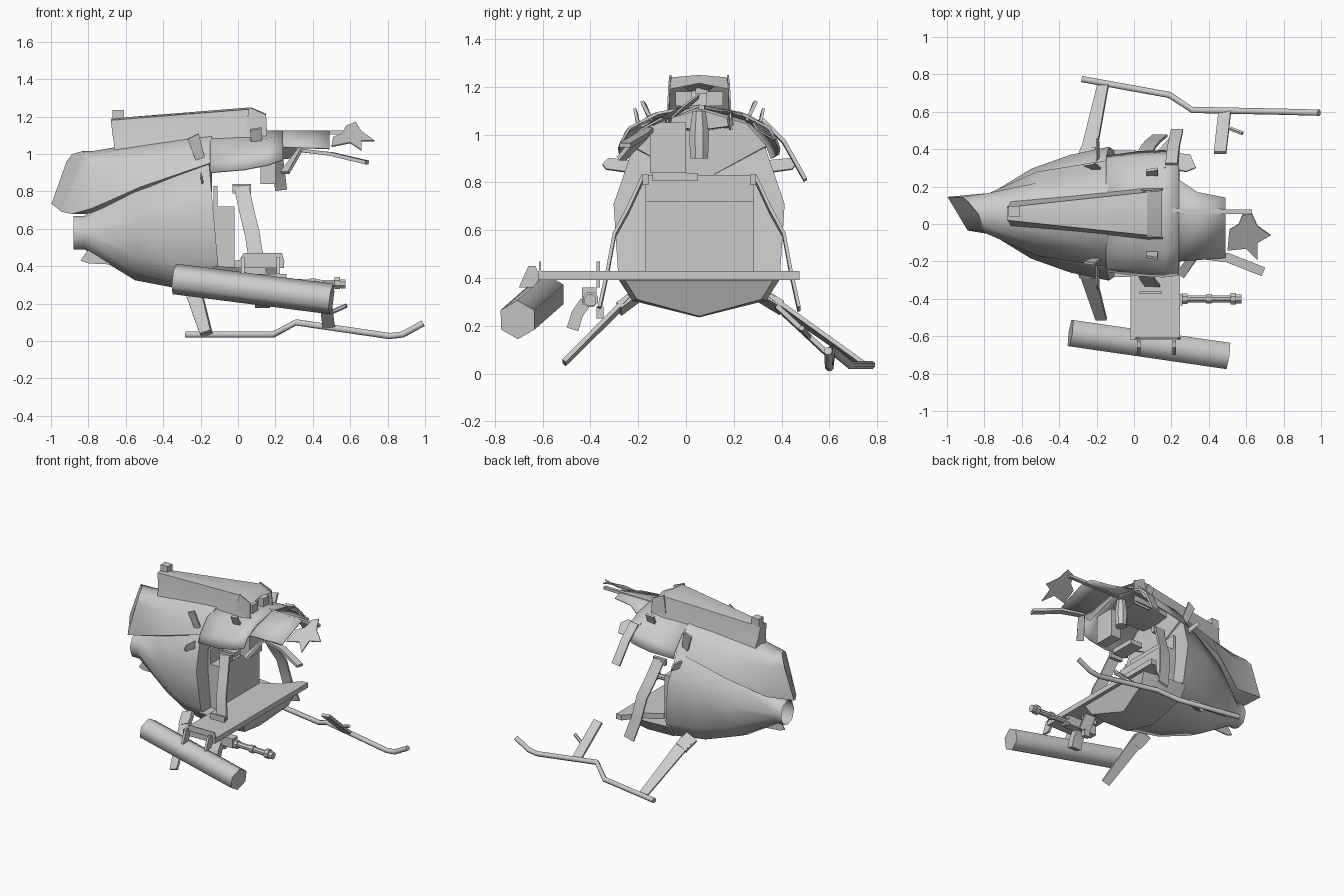
import bpy, bmesh, math
from mathutils import Vector as V

C = 0.055  # centre line of the fuselage in y
GREY = bpy.data.materials.new("grey metal")
GREY.diffuse_color = (0.6, 0.6, 0.6, 1)


def make(name, rings, closed=True, cap0=True, cap1=True, thick=0, angle=35):
    """Skin a row of rings, with optional end caps and sheet thickness."""
    bm = bmesh.new()
    rows = [[bm.verts.new(p) for p in r] for r in rings]
    n = len(rows[0])
    for a, b in zip(rows, rows[1:]):
        for i in range(n if closed else n - 1):
            j = (i + 1) % n
            bm.faces.new((a[i], a[j], b[j], b[i]))
    if closed and cap0:
        bm.faces.new(rows[0][::-1])
    if closed and cap1:
        bm.faces.new(rows[-1])
    bmesh.ops.recalc_face_normals(bm, faces=bm.faces)
    me = bpy.data.meshes.new(name)
    bm.to_mesh(me)
    bm.free()
    ob = bpy.data.objects.new(name, me)
    bpy.context.collection.objects.link(ob)
    me.materials.append(GREY)
    if thick:
        m = ob.modifiers.new("thickness", 'SOLIDIFY')
        m.thickness, m.offset = thick, 0
    bpy.ops.object.select_all(action='DESELECT')
    ob.select_set(True)
    bpy.context.view_layer.objects.active = ob
    bpy.ops.object.shade_smooth_by_angle(angle=math.radians(angle))
    return ob


def section(pts, x=None):
    """Mirror a half profile (half width, z) or (x, half width, z) about the centre line."""
    p = [(x, h, z) for h, z in pts] if x is not None else pts
    right = [V((a, C + h, z)) for a, h, z in p]
    left = [V((a, C - h, z)) for a, h, z in p if h > 0]
    return right + left[::-1]


def arc(x, pts):
    """Open half profile mirrored into an arch; points run from centre to edge."""
    return [V((x, C - h, z)) for h, z in pts[:0:-1]] + [V((x, C + h, z)) for h, z in pts]


def tube(name, path, ru, rv=None, sides=8, hint=(0, 0, 1), angle=35):
    """Tube or strap along a path; radii may be listed per point."""
    path = [V(p) for p in path]
    rings = []
    for i, p in enumerate(path):
        t = (path[min(i + 1, len(path) - 1)] - path[max(i - 1, 0)]).normalized()
        u = V(hint).cross(t).normalized()
        v = t.cross(u)
        a = ru[i] if isinstance(ru, (list, tuple)) else ru
        b = a if rv is None else rv
        k = math.sqrt(2) if sides == 4 else 1
        ang = [2 * math.pi * (s + 0.5) / sides for s in range(sides)]
        rings.append([p + u * a * k * math.cos(q) + v * b * k * math.sin(q) for q in ang])
    return make(name, rings, angle=angle)


def box(name, x, y, z):
    ring = lambda h: [V((x[0], y[0], h)), V((x[1], y[0], h)), V((x[1], y[1], h)), V((x[0], y[1], h))]
    return make(name, [ring(z[0]), ring(z[1])])


def sheet(name, pts, thick=0.008):
    """Flat plate from an outline."""
    pts = [V(p) for p in pts]
    n = (pts[1] - pts[0]).cross(pts[2] - pts[0]).normalized() * thick / 2
    return make(name, [[p - n for p in pts], [p + n for p in pts]])


# fuselage with the open tail boom stub and a raked cabin opening
stub = [(0, .49), (.05, .505), (.07, .55), (.075, .59), (.05, .65), (0, .67)]
front = [(0, .24), (.28, .31), (.34, .43), (.358, .71), (.275, .95), (0, 1.08)]
make("fuselage", [
    section(stub, -.88), section(stub, -.82),
    section([(0, .325), (.12, .36), (.2, .46), (.24, .62), (.18, .8), (0, .85)], -.55),
    section([(0, .285), (.2, .31), (.28, .42), (.315, .68), (.235, .89), (0, .98)], -.34),
    section([(-.155 + (.95 - z) * .09, h, z) for h, z in front])],
    cap0=False, angle=50)

# belly under the cabin floor
make("belly", [
    section([(0, .24), (.28, .31), (.34, .40), (0, .40)], -.13),
    section([(0, .235), (.28, .305), (.335, .39), (0, .39)], .08),
    section([(.14, 0, .24), (.2, .26, .31), (.22, .31, .39), (.22, 0, .39)])])

# engine fairing, its rear end cut off obliquely
end = section([(-1.0, 0, .72), (-1.0, .09, .735), (-.92, .09, .96), (-.905, .065, 1.0), (-.89, 0, 1.015)])
make("engine_fairing", [
    [V((p.x + (.15 - p.y) * .6, p.y, p.z - (.15 - p.y) * (.3 if p.z < .8 else 0))) for p in end],
    section([(0, .68), (.108, .71), (.11, .94), (.07, 1.0), (0, 1.015)], -.78),
    section([(0, .72), (.225, .825), (.165, .97), (.09, 1.04), (0, 1.06)], -.52),
    section([(0, .8), (.285, .955), (.2, 1.05), (.1, 1.1), (0, 1.12)], -.14)], angle=50)

# rotor housing, a spine open at the front
make("rotor_housing", [
    section([(-.655, 0, 1.0), (-.655, .07, 1.0), (-.67, .045, 1.1), (-.68, .035, 1.18), (-.68, 0, 1.19)]),
    section([(.07, 0, 1.02), (.07, .145, 1.04), (.07, .13, 1.13), (.07, .115, 1.24), (.07, 0, 1.25)]),
    section([(.15, 0, 1.02), (.15, .145, 1.04), (.15, .13, 1.12), (.15, .125, 1.19), (.15, 0, 1.215)])],
    cap1=False, angle=30)
box("housing_cap", (-.67, -.61), (.04, .095), (1.17, 1.235))
for s in (-1, 1):
    sheet("housing_side_lip", [(.02, C + s * .13, 1.02), (.16, C + s * .135, 1.02),
                               (.15, C + s * .125, 1.21), (.06, C + s * .12, 1.25)])
    box("housing_bracket", (.11, .15), (C + s * .065 - .035, C + s * .065 + .035), (1.12, 1.18))

# torn cabin roof
make("cabin_roof", [
    arc(-.15, [(0, 1.11), (.2, 1.05), (.285, .955), (.305, .90)]),
    arc(.03, [(0, 1.12), (.2, 1.065), (.3, .985), (.33, .915)]),
    arc(.16, [(0, 1.12), (.2, 1.08), (.305, 1.01), (.335, .94)]),
    arc(.24, [(0, 1.12), (.17, 1.09), (.29, 1.03), (.325, .97)])], closed=False, thick=.012, angle=50)
make("roof_front_panel", [
    [V((.22, -.2, 1.04)), V((.22, C, 1.12)), V((.22, .25, 1.08))],
    [V((.36, -.19, 1.035)), V((.36, C, 1.12)), V((.34, .17, 1.1))],
    [V((.49, -.18, 1.03)), V((.49, C, 1.12)), V((.49, .14, 1.1))]], closed=False, thick=.01)
tube("roof_centre_rib", [(.2, .07, 1.115), (.63, .065, 1.115)], .012, .01, 4)
sheet("torn_panel", [(.50, -.14, 1.04), (.6, -.13, 1.06), (.66, -.19, 1.02), (.66, -.1, 1.07), (.73, -.06, 1.07),
                     (.66, -.01, 1.12), (.63, .055, 1.17), (.58, .05, 1.15), (.56, .0, 1.11), (.51, -.03, 1.09)])
tube("near_window_frame", [(.25, -.27, .90), (.33, -.16, 1.02), (.5, -.18, 1.0), (.69, -.255, .955)], .025, .01, 4)
tube("far_window_frame", [(.2, .32, 1.06), (.21, .41, .97), (.23, .50, .81)], .032, .008, 4, (0, 1, 0))
sheet("far_roof_corner", [(.16, .3, 1.06), (.28, .28, 1.05), (.33, .3, 1.02), (.3, .37, .98), (.18, .38, .97)])
box("overhead_console", (.12, .2), (-.15, .0), (.84, 1.05))
box("overhead_tray", (-.03, .07), (-.14, .05), (.805, .84))
tube("roof_mast_fitting", [(.16, C, .90), (.16, C, 1.0), (.16, C, 1.1)], [.04, .045, .03], hint=(1, 0, 0))

# cabin interior
box("rear_bulkhead", (-.13, -.11), (-.17, .285), (.42, .83))
box("rear_seat_box", (-.12, -.02), (-.17, .285), (.39, .72))
outline = [(-.02, -.62), (.245, -.62), (.245, .475), (.2, .475), (.1, .36), (-.02, .29)]
make("cross_plank", [[V((x, y, z)) for x, y in outline] for z in (.392, .43)])

# curved door posts and details repeated on both sides
for s in (-1, 1):
    Y = lambda h: C + s * h
    tube("door_post", [(.02, Y(.235), .82), (.05, Y(.3), .68), (.075, Y(.355), .58), (.1, Y(.385), .42),
                       (.14, Y(.418), .27)], .04, .007, 4, (0, 1, 0))
    box("post_head", (-.03, .07), (Y(.225) - .012, Y(.225) + .012), (.79, .835))
    sheet("rear_roof_blade", [(-.22, Y(.24), .95), (-.17, Y(.235), .95), (-.21, Y(.27), 1.11),
                              (-.27, Y(.26), 1.08)], .012)
    sheet("front_roof_blade", [(.07, Y(.2), 1.05), (.13, Y(.2), 1.06), (.125, Y(.24), 1.14),
                               (.065, Y(.23), 1.13)], .015)
    sheet("side_fin", [(-.19, Y(.28), .84), (-.19, Y(.39), .855), (-.2, Y(.405), .875), (-.2, Y(.38), .9),
                       (-.2, Y(.28), .89)], .01)
sheet("tail_fin", [(-.84, .03, .43), (-.8, .03, .49), (-.68, .04, .48), (-.68, .04, .41), (-.8, .03, .415)])

# landing gear legs with collars, and the single remaining skid
tube("rear_leg_near", [(-.255, -.24, .315), (-.175, -.51, .045)], [.045, .03], .009, 4, (0, 1, 0))
tube("rear_leg_far", [(-.25, .35, .315), (-.165, .745, .035)], [.045, .03], .009, 4, (0, 1, 0))
tube("front_leg_far", [(.46, .38, .28), (.485, .6, .075)], .033, .01, 4, (0, 1, 0))
tube("leg_collar_near", [(-.27, -.2, .33), (-.245, -.28, .27)], .045, .016, 4, (0, 1, 0))
tube("leg_collar_far", [(-.265, .31, .33), (-.24, .4, .275)], .045, .016, 4, (0, 1, 0))
tube("leg_step", [(.49, .52, .15), (.58, .485, .19)], .012, sides=6)
tube("skid", [(-.28, .775, .035), (.19, .69, .035), (.31, .61, .1), (.81, .6, .027), (.88, .598, .035),
              (.99, .595, .095)], .018, angle=50)

# rocket pod with its two hooks
tube("rocket_pod", [(-.34, -.583, .332), (.5, -.705, .225)], .082, sides=6, angle=65)
for x in (.025, .215):
    sheet("pod_hook", [(x, -.7, .36), (x, -.66, .45), (x, -.63, .45), (x, -.61, .40), (x, -.64, .36)], .018)
sheet("plank_end_plate", [(.0, -.612, .42), (.25, -.612, .42), (.235, -.612, .47), (.03, -.612, .47)])

# gun slung below the plank
box("gun_body", (.02, .26), (-.435, -.375), (.29, .36))
box("gun_mount", (.03, .15), (-.375, -.36), (.36, .47))
tube("ammo_chute", [(.13, -.42, .3), (.13, -.455, .25), (.13, -.475, .185)], .04, .025, 4, (0, 1, 0))
box("gun_stay", (.1, .15), (-.375, -.345), (.23, .28))
tube("gun_barrel", [(.24, -.4, .315), (.53, -.4, .307)], .02)
for x, r in ((.27, .03), (.4, .028), (.53, .034)):
    tube("gun_clamp", [(x - .015, -.4, .31), (x + .015, -.4, .31)], r)
tube("gun_muzzle", [(.53, -.4, .307), (.575, -.4, .306)], .026)
